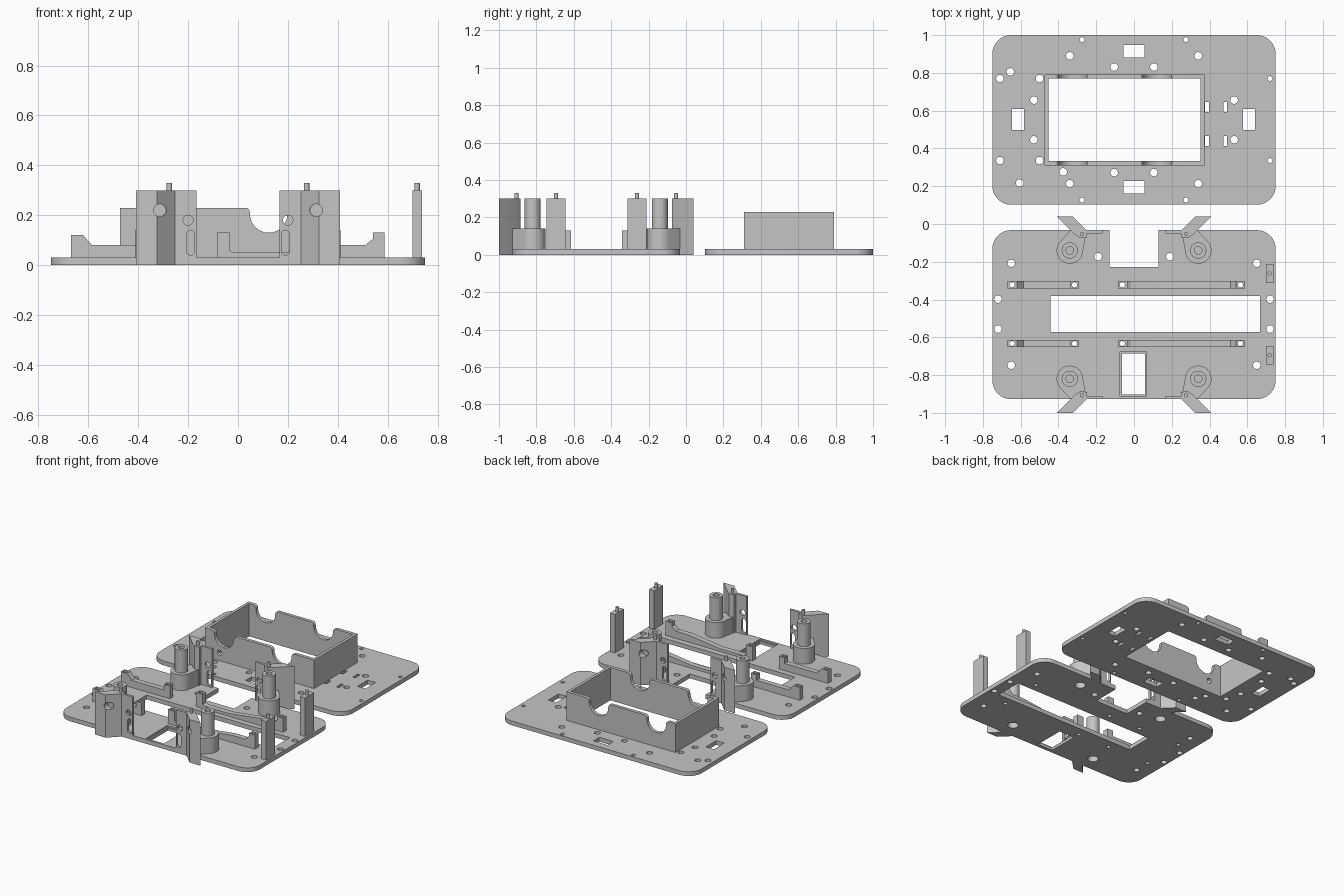
import bpy, bmesh, math
from math import cos, sin, pi

if "Cube" in bpy.data.objects:
    bpy.data.objects.remove(bpy.data.objects["Cube"])

grey = bpy.data.materials.new("plain grey")
grey.diffuse_color = (0.56, 0.56, 0.56, 1)
grey.use_nodes = True
grey.node_tree.nodes["Principled BSDF"].inputs["Base Color"].default_value = grey.diffuse_color


def arc(cx, cy, r, a0, a1, n):
    return [(cx + r * cos(a0 + (a1 - a0) * i / n), cy + r * sin(a0 + (a1 - a0) * i / n)) for i in range(n + 1)]


def circle(cx, cy, r, n=24):
    return arc(cx, cy, r, 0, 2 * pi, n)[:-1]


def rect(x0, x1, y0, y1):
    return [(x0, y0), (x1, y0), (x1, y1), (x0, y1)]


def rounded(x0, x1, y0, y1, r, n=8):
    c = [(x0 + r, y0 + r), (x1 - r, y0 + r), (x1 - r, y1 - r), (x0 + r, y1 - r)]
    return [p for i, (x, y) in enumerate(c) for p in arc(x, y, r, pi + i * pi / 2, pi * 1.5 + i * pi / 2, n)]


def prism(name, loops, lo, hi, axis="z"):
    """Extrude an outline (first loop) with holes along z, or along y for an x-z profile."""
    cu = bpy.data.curves.new(name, "CURVE")
    cu.dimensions = "2D"
    cu.fill_mode = "BOTH"
    cu.extrude = (hi - lo) / 2
    for loop in loops:
        s = cu.splines.new("POLY")
        s.points.add(len(loop) - 1)
        for p, q in zip(s.points, loop):
            p.co = (q[0], q[1], 0, 1)
        s.use_cyclic_u = True
    tmp = bpy.data.objects.new(name, cu)
    bpy.context.collection.objects.link(tmp)
    me = bpy.data.meshes.new_from_object(tmp.evaluated_get(bpy.context.evaluated_depsgraph_get()))
    bpy.data.objects.remove(tmp)
    bpy.data.curves.remove(cu)
    mid = (lo + hi) / 2
    for v in me.vertices:
        x, y, z = v.co
        v.co = (x, y, z + mid) if axis == "z" else (x, mid - z, y)
    bm = bmesh.new()
    bm.from_mesh(me)
    bmesh.ops.remove_doubles(bm, verts=bm.verts, dist=1e-5)
    bmesh.ops.recalc_face_normals(bm, faces=bm.faces)
    bm.to_mesh(me)
    bm.free()
    me.materials.clear()
    me.materials.append(grey)
    ob = bpy.data.objects.new(name, me)
    bpy.context.collection.objects.link(ob)
    return ob


def cut(ob, *cutters):
    for c in cutters:
        m = ob.modifiers.new("cut", "BOOLEAN")
        m.operation, m.solver, m.object = "DIFFERENCE", "EXACT", c
        bpy.context.view_layer.objects.active = ob
        bpy.ops.object.modifier_apply(modifier=m.name)
        bpy.data.objects.remove(c)


T = 0.03    # plate thickness
YC = -0.48  # middle of the front plate

# back plate with its window, slots and screw holes
holes = [rect(-.453, .353, .334, .769)]
holes += [rect(-.055, .055, y, y + .065) for y in (.882, .162)]
holes += [rect(x, x + .063, .497, .61) for x in (-.645, .578)]
holes += [rect(x, x + .02, y, y + .053) for x in (.376, .473) for y in (.414, .594)]
for x, y in [(.34, .89), (.34, .213), (.105, .831), (.105, .272), (.53, .656), (.53, .446)]:
    holes += [circle(x, y, .02), circle(-x, y, .02)]
for x, y in [(-.655, .805), (-.71, .77), (-.5, .77), (-.71, .336), (-.5, .336), (-.375, .276), (-.605, .217)]:
    holes.append(circle(x, y, .02))
for x, y in [(-.275, .976), (.275, .976), (-.275, .127), (.275, .127), (.72, .77), (.72, .336)]:
    holes.append(circle(x, y, .013))
prism("back_plate", [rounded(-.75, .75, .102, 1, .1)] + holes, 0, T)

# open box around the window, long walls scalloped
profile = [(-.473, T), (.373, T), (.373, .23)]
for c in (.123, -.325):
    profile += arc(c + .095, .21, .02, pi / 2, pi, 5)
    profile += arc(c, .205, .075, 0, -pi, 16)
    profile += arc(c - .095, .21, .02, 0, pi / 2, 5)
profile.append((-.473, .23))
prism("box_front_wall", [profile, circle(-.36, .085, .018)], .31, .334, "y")
prism("box_back_wall", [profile], .769, .792, "y")
prism("box_left_wall", [rect(-.473, -.453, .334, .769)], T, .23)
prism("box_right_wall", [rect(.353, .373, .334, .769)], T, .23)

# front plate with notch, long slot, recessed opening and screw holes
rim = rounded(-.75, .75, -.9275, -.0325, .1)
n = len(rim) * 3 // 4
rim = rim[:n] + [(.13, -.0325), (.13, -.227), (-.13, -.227), (-.13, -.0325)] + rim[n:]
holes = [rect(-.443, .668, -.573, -.38), rect(-.063, .057, -.903, -.685)]
for x, y in [(.65, -.208), (.72, -.398), (.72, -.556), (.65, -.748), (.19, -.173)]:
    holes += [circle(x, y, .02), circle(-x, y, .02)]
rail_holes = [(x, y) for x in (-.645, -.315, -.062, .563) for y in (-.322, -.633)]
holes += [circle(x, y, .014, 16) for x, y in rail_holes]
holes += [circle(sx * .34, YC + sy * .34, .035) for sx in (-1, 1) for sy in (-1, 1)]
plate = prism("front_plate", [rim] + holes, 0, T)
cut(plate, prism("recess", [rect(-.073, .065, -.913, -.677)], .02, .05))

# clip rails beside the slot
left = [(-.67, T), (-.29, T), (-.29, .12), (-.335, .12), (-.335, .08), (-.585, .08), (-.62, .12), (-.67, .12)]
right = [(-.085, T), (.587, T), (.587, .13), (.54, .13), (.54, .105), (.51, .08), (.41, .08), (.17, .05),
         (-.018, .05), (-.035, .06), (-.035, .13), (-.085, .13)]
for y in (-.322, -.633):
    for name, prof, xs in (("left_rail", left, (-.645, -.315)), ("right_rail", right, (-.062, .563))):
        rail = prism(name, [prof], y - .019, y + .019, "y")
        cut(rail, *[prism("hole", [circle(x, y, .014, 16)], 0, .2) for x in xs])

# side posts with pins
for y in (-.695, -.262):
    prism("side_post", [rect(.7, .738, y - .05, y + .05)], T, .3)
    prism("side_post_pin", [circle(.718, y, .011, 16)], .3, .33)

# corner standoffs, angled brackets and drilled tabs
for sx in (-1, 1):
    for sy in (-1, 1):
        def at(pts):
            return [(sx * x, YC + sy * d) for x, d in pts]

        foot = arc(.34, .34, .07, pi / 4, -pi, 28) + [(.25, .4475), (.335, .4475)]
        prism("standoff_foot", [at(foot), at(circle(.34, .34, .035))], T, .1)
        prism("standoff_collar", [at(foot)], .1, .14)
        prism("standoff_stem", [at(circle(.34, .34, .043))], .14, .2)
        prism("standoff_tube", [at(circle(.34, .34, .043)), at(circle(.34, .34, .02))], .2, .3)
        arm = prism("angled_bracket", [at([(.408, .52), (.325, .52), (.252, .4475), (.25, .41), (.285, .405),
                                           (.31, .422)])], 0, .3)
        # blind screw hole in the outer face
        y0, y1 = sorted((YC + sy * .475, YC + sy * .6))
        cut(arm, prism("hole", [circle(sx * .313, .22, .025)], y0, y1, "y"))
        prism("bracket_pin", [at(circle(.275, .427, .011, 16))], .3, .33)
        y0, y1 = sorted((YC + sy * .43, YC + sy * .4475))
        xa, xb = sorted((sx * .167, sx * .252))
        slot = rounded(sx * .19 - .016, sx * .19 + .016, .04, .14, .0155, 5)
        prism("drilled_tab", [rect(xa, xb, 0, .3), circle(sx * .2, .18, .02), slot], y0, y1, "y")

# smooth round surfaces, keep edges crisp
for ob in bpy.context.scene.objects:
    ob.select_set(True)
bpy.context.view_layer.objects.active = plate
bpy.ops.object.shade_smooth_by_angle(angle=math.radians(30))
